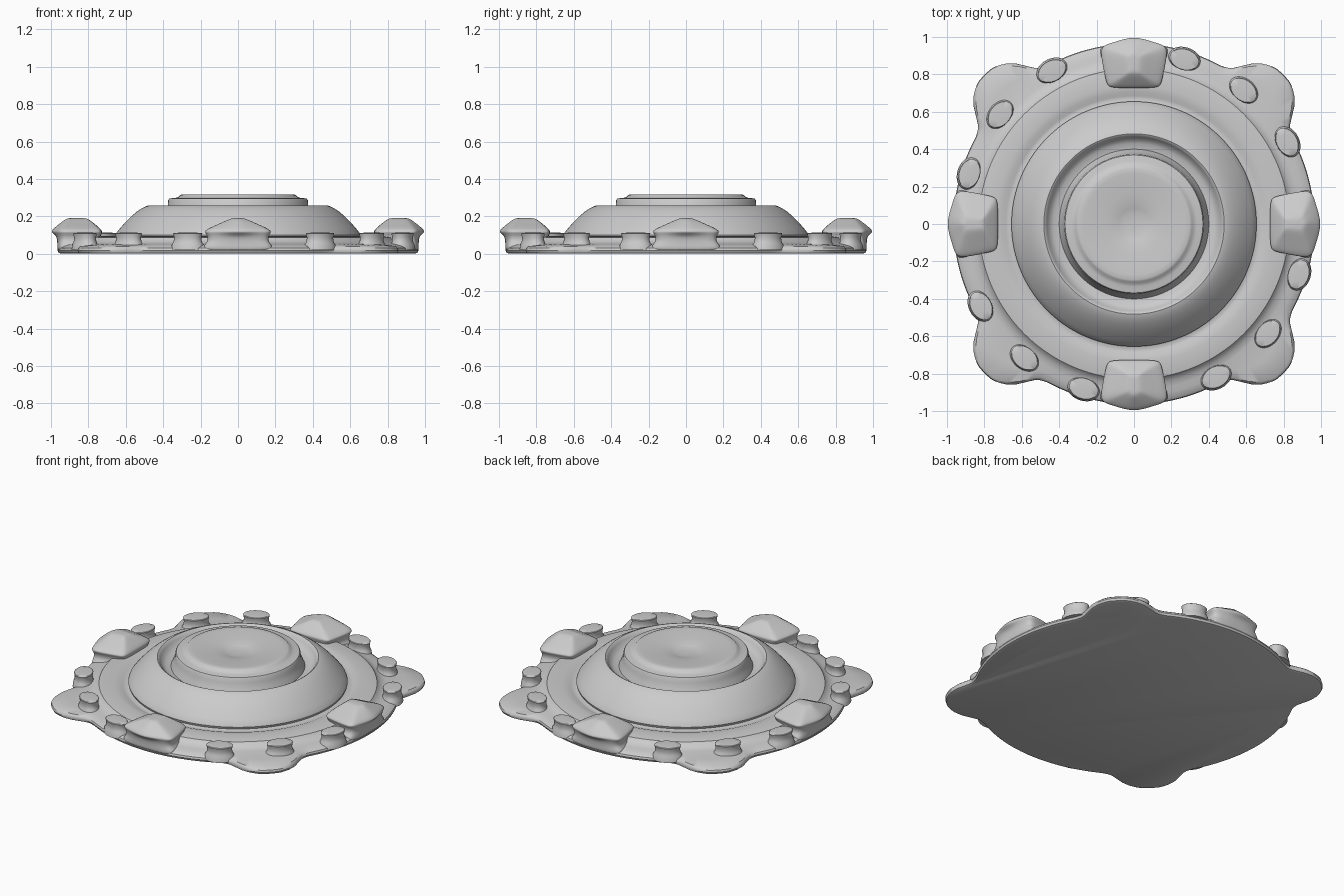
import bpy, bmesh
from math import pi, sin, cos, degrees, radians

if "Cube" in bpy.data.objects:
    bpy.data.objects.remove(bpy.data.objects["Cube"])


def loft(name, rings, cap_first=True, cap_last=True, angle=35, subsurf=0, turn=0):
    """Skin a stack of equal-length closed rings into one object."""
    bm = bmesh.new()
    loops = [[bm.verts.new(p) for p in ring] for ring in rings]
    n = len(loops[0])
    for a, b in zip(loops, loops[1:]):
        for i in range(n):
            j = (i + 1) % n
            bm.faces.new((a[i], a[j], b[j], b[i]))
    for do, loop in ((cap_first, loops[0]), (cap_last, loops[-1])):
        if do:
            bm.faces.new(loop)
    bmesh.ops.recalc_face_normals(bm, faces=bm.faces)
    me = bpy.data.meshes.new(name)
    bm.to_mesh(me)
    bm.free()
    ob = bpy.data.objects.new(name, me)
    bpy.context.collection.objects.link(ob)
    ob.rotation_euler.z = turn
    bpy.ops.object.select_all(action='DESELECT')
    ob.select_set(True)
    bpy.context.view_layer.objects.active = ob
    bpy.ops.object.shade_smooth_by_angle(angle=radians(angle))
    if subsurf:
        m = ob.modifiers.new("smooth", 'SUBSURF')
        m.levels = m.render_levels = subsurf
    return ob


def lerp_table(table, x):
    for (x0, y0), (x1, y1) in zip(table, table[1:]):
        if x <= x1:
            t = (x - x0) / (x1 - x0)
            return y0 + (y1 - y0) * t
    return table[-1][1]


# Base plate: round rim with four rounded ears on the diagonals
SEG = 288
EAR = [(0, 1.13), (3, 1.127), (6, 1.102), (8.5, 1.068), (10.5, 1.027),
       (12.3, 0.992), (14, 0.973), (16.5, 0.965), (45, 0.965)]


def rim_radius(a):
    return lerp_table(EAR, abs(degrees(a) % 90 - 45))


def rim_ring(inset, z, t=1.0, start=0.89):
    ring = []
    for i in range(SEG):
        a = 2 * pi * i / SEG
        r = start + (rim_radius(a) - inset - start) * t
        ring.append((r * cos(a), r * sin(a), z))
    return ring


def circle(r, z, n=SEG):
    return [(r * cos(2 * pi * i / n), r * sin(2 * pi * i / n), z) for i in range(n)]


plate = [rim_ring(0.02, 0), rim_ring(0.006, 0.005), rim_ring(0, 0.018),
         rim_ring(0.004, 0.03), rim_ring(0.018, 0.04),
         rim_ring(0.018, 0.048, 0.5), circle(0.89, 0.053), circle(0.86, 0.06),
         circle(0.838, 0.076), circle(0.83, 0.086), circle(0.80, 0.091),
         circle(0.74, 0.094), circle(0.705, 0.091), circle(0.685, 0.083),
         circle(0.67, 0.081), circle(0.655, 0.085), circle(0.64, 0.09)]
loft("base_plate", plate)

# Stepped dome with a ring groove and a dished centre cap
DOME = [(0.645, 0.07), (0.655, 0.10), (0.65, 0.112), (0.63, 0.137), (0.60, 0.171),
        (0.57, 0.201), (0.54, 0.226), (0.515, 0.243), (0.495, 0.253),
        (0.482, 0.257), (0.474, 0.253), (0.465, 0.238), (0.45, 0.217),
        (0.43, 0.205), (0.40, 0.20), (0.39, 0.225), (0.375, 0.26),
        (0.373, 0.287), (0.368, 0.294), (0.355, 0.297), (0.335, 0.298), (0.318, 0.304),
        (0.308, 0.314), (0.298, 0.318), (0.27, 0.317), (0.22, 0.313),
        (0.16, 0.307), (0.11, 0.301), (0.085, 0.294), (0.06, 0.288), (0.02, 0.286)]
loft("domed_centre", [circle(r, z, 144) for r, z in DOME], cap_first=False)

# Four hipped blocks on the rim: half outline (sideways, outward), mirrored
HALF = [(0, 1.0), (0.06, 0.988), (0.12, 0.968), (0.165, 0.955), (0.18, 0.925),
        (0.168, 0.85), (0.15, 0.765), (0.14, 0.735), (0.10, 0.727), (0, 0.727)]
OUTLINE = HALF + [(-u, v) for u, v in HALF[-2:0:-1]]


def block_ring(z, su, sv, vmax=2.0, mid=0.86):
    return [(u * su, min(mid + (v - mid) * sv, vmax), z) for u, v in OUTLINE]


block = [block_ring(0.0, 1.08, 0.92, 0.966), block_ring(0.04, 1.06, 0.95, 0.966),
         block_ring(0.065, 0.92, 0.92, 0.966), block_ring(0.095, 0.93, 0.95, 0.97),
         block_ring(0.113, 1.0, 1.0), block_ring(0.122, 1.0, 1.0),
         block_ring(0.136, 0.9, 0.92), block_ring(0.162, 0.55, 0.68),
         block_ring(0.187, 0.24, 0.44), block_ring(0.191, 0.12, 0.3)]

# Oval studs: three between each pair of blocks
STUDS = [(73, 0.92), (50.7, 0.924), (28.2, 0.928)]
STUD_PROFILE = [(0.02, 1.15), (0.05, 1.08), (0.062, 0.97), (0.085, 0.93),
                (0.102, 0.98), (0.108, 1.0), (0.111, 0.95), (0.113, 0.5)]


def stud_ring(angle, dist, z, s, n=40):
    a = radians(angle)
    ring = []
    for i in range(n):
        t = 2 * pi * i / n
        r, w = dist + 0.057 * s * cos(t), 0.08 * s * sin(t)
        ring.append((r * cos(a) - w * sin(a), r * sin(a) + w * cos(a), z))
    return ring


for k in range(4):
    loft(f"rim_block_{k + 1}", block, angle=180, subsurf=2, turn=k * pi / 2)
    for j, (angle, dist) in enumerate(STUDS):
        loft(f"stud_{k * 3 + j + 1}",
             [stud_ring(angle, dist, z, s) for z, s in STUD_PROFILE], turn=k * pi / 2)
